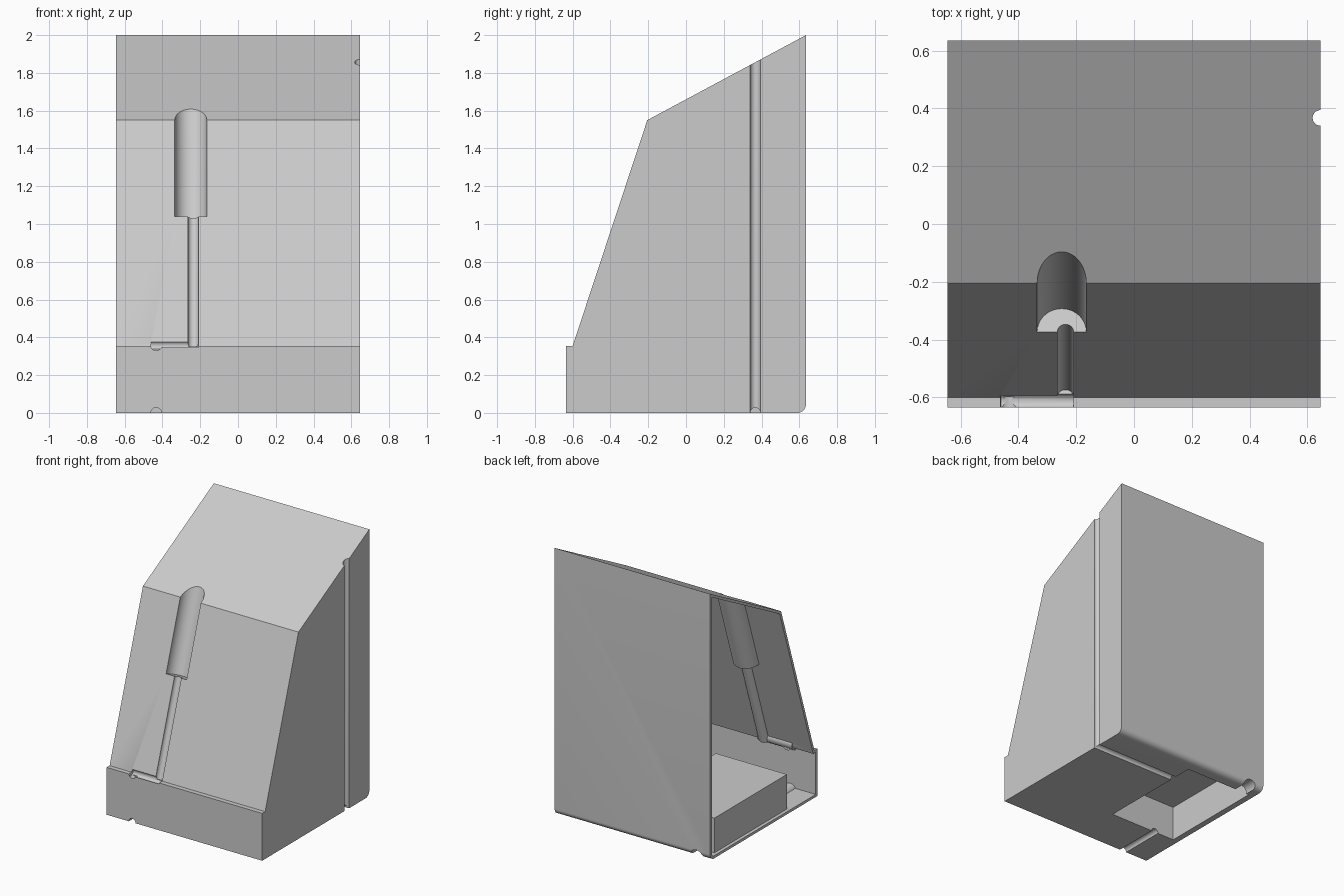
import bpy
import bmesh
from math import sin, cos, pi, radians
from mathutils import Vector

old = bpy.data.objects.get("Cube")
if old:
    bpy.data.objects.remove(old, do_unlink=True)

WALL = 0.02
HALF_W = 0.645


def new_object(name, bm):
    bmesh.ops.recalc_face_normals(bm, faces=bm.faces)
    mesh = bpy.data.meshes.new(name)
    bm.to_mesh(mesh)
    bm.free()
    obj = bpy.data.objects.new(name, mesh)
    bpy.context.collection.objects.link(obj)
    return obj


def extruded_profile(name, points, x0, x1):
    """Prism along x from a (y, z) side profile."""
    bm = bmesh.new()
    face = bm.faces.new([bm.verts.new((x0, y, z)) for y, z in points])
    out = bmesh.ops.extrude_face_region(bm, geom=[face])
    verts = [v for v in out["geom"] if isinstance(v, bmesh.types.BMVert)]
    bmesh.ops.translate(bm, verts=verts, vec=(x1 - x0, 0, 0))
    return new_object(name, bm)


def rod(name, start, end, radius, grow):
    """Round cutter between two points, enlarged by grow."""
    a, b = Vector(start), Vector(end)
    axis = b - a
    bm = bmesh.new()
    bmesh.ops.create_cone(bm, cap_ends=True, segments=48, radius1=radius + grow,
                          radius2=radius + grow, depth=axis.length + 2 * grow)
    bmesh.ops.rotate(bm, verts=bm.verts, cent=(0, 0, 0),
                     matrix=axis.to_track_quat("Z", "Y").to_matrix())
    bmesh.ops.translate(bm, verts=bm.verts, vec=(a + b) / 2)
    return new_object(name, bm)


def block(name, low, high, grow):
    low = Vector(low) - Vector((grow,) * 3)
    high = Vector(high) + Vector((grow,) * 3)
    bm = bmesh.new()
    bmesh.ops.create_cube(bm, size=1)
    bmesh.ops.scale(bm, verts=bm.verts, vec=high - low)
    bmesh.ops.translate(bm, verts=bm.verts, vec=(low + high) / 2)
    return new_object(name, bm)


def subtract(target, cutter):
    """Cut one solid from another and discard the cutter."""
    cutter.hide_render = True
    mod = target.modifiers.new("cut", "BOOLEAN")
    mod.operation = "DIFFERENCE"
    mod.solver = "EXACT"
    mod.object = cutter
    bpy.context.view_layer.objects.active = target
    bpy.ops.object.modifier_apply(modifier=mod.name)
    bpy.data.objects.remove(cutter, do_unlink=True)


def slope(z, x):
    """Point on the sloped front at height z."""
    return Vector((x, -0.6 + (z - 0.355) * 0.3305, z))


def recesses(grow):
    """All pockets and cable grooves."""
    yield block("bottom_pocket", (-0.6, -0.29, -0.2), (-0.05, 0.53, 0.26), grow)
    yield rod("handle_pocket", slope(1.04, -0.25), slope(2.2, -0.25), 0.085, grow)
    yield rod("shaft_groove", slope(0.355, -0.237), slope(1.1, -0.237), 0.028, grow)
    yield rod("tip_groove", (-0.46, -0.612, 0.357), (-0.21, -0.612, 0.357), 0.025, grow)
    yield rod("tip_notch", (-0.433, -0.75, 0.36), (-0.433, -0.597, 0.36), 0.03, grow)
    yield rod("front_cable_groove", (-0.433, -0.75, 0), (-0.433, -0.2, 0), 0.028, grow)
    yield rod("back_cable_groove", (-0.53, 0.45, 0), (-0.53, 0.8, 0), 0.05, grow)
    yield rod("side_cable_groove", (HALF_W, 0.367, -0.2), (HALF_W, 0.367, 2.2), 0.027, grow)
    yield rod("bottom_cable_groove", (-0.15, 0.367, 0), (0.8, 0.367, 0), 0.027, grow)


def rounded_heel(y, z, r):
    """Rounded lower back corner."""
    return [(y - r + r * cos(a), z + r - r * sin(a))
            for a in (i * pi / 16 for i in range(9))]


# Outer body with its pockets
housing = extruded_profile(
    "housing_shell",
    [(-0.635, 0), (-0.635, 0.355), (-0.6, 0.355), (-0.205, 1.55), (0.635, 2)]
    + rounded_heel(0.635, 0, 0.045), -HALF_W, HALF_W)
for cutter in recesses(0):
    subtract(housing, cutter)

# Hollow inside, following the pockets and open on one side
hollow = extruded_profile(
    "hollow",
    [(-0.615, 0.02), (-0.615, 0.335), (-0.586, 0.335), (-0.189, 1.535), (0.615, 1.967)]
    + rounded_heel(0.615, 0.02, 0.025), -HALF_W - 0.1, HALF_W - WALL)
for cutter in recesses(WALL):
    subtract(hollow, cutter)
subtract(housing, hollow)

# Grey finish
grey = bpy.data.materials.new("light_grey")
grey.use_nodes = True
colour = (0.6, 0.6, 0.6, 1)
grey.diffuse_color = colour
grey.node_tree.nodes["Principled BSDF"].inputs["Base Color"].default_value = colour
housing.data.materials.clear()
housing.data.materials.append(grey)
for poly in housing.data.polygons:
    poly.material_index = 0

bpy.ops.object.select_all(action="DESELECT")
housing.select_set(True)
bpy.context.view_layer.objects.active = housing
bpy.ops.object.shade_smooth_by_angle(angle=radians(30))
